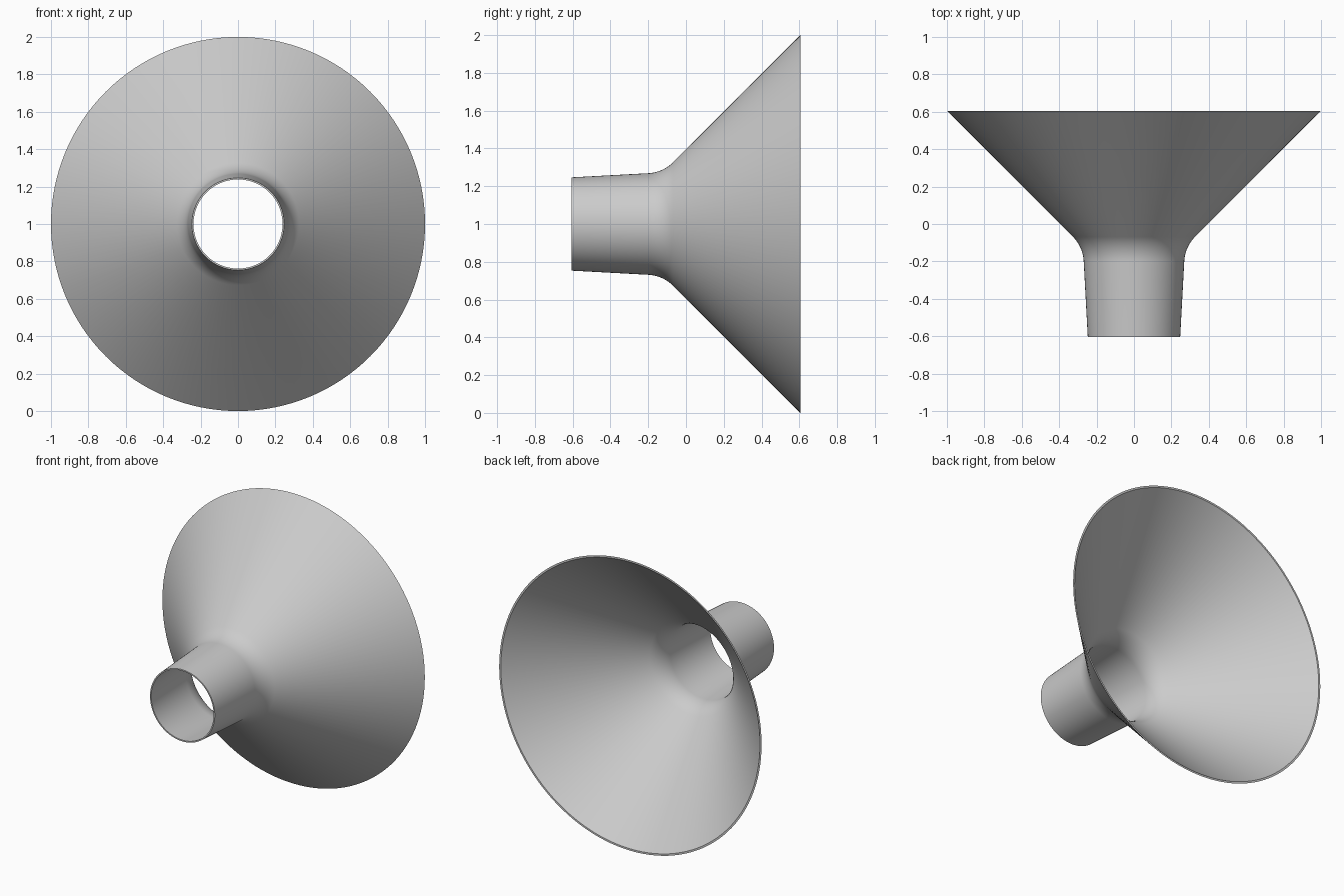
import bpy, bmesh
from math import radians, tan, pi
from mathutils import Vector, Matrix

cube = bpy.data.objects.get("Cube")
if cube:
    bpy.data.objects.remove(cube)

SEGMENTS = 128
WALL = 0.009
HALF = 0.605


def rounded(start, corner, end, radius, steps=12):
    """Profile of two straight runs joined by a circular fillet."""
    a, b = (start - corner).normalized(), (end - corner).normalized()
    reach = radius / tan(a.angle(b) / 2)
    centre = corner + (a + b).normalized() * (reach ** 2 + radius ** 2) ** 0.5
    first, last = corner + a * reach - centre, corner + b * reach - centre
    arc = [centre + first.lerp(last, i / steps).normalized() * radius
           for i in range(steps + 1)]
    return [start, *arc, end]


# Outer skin as (radius, y); the inner skin is the same shape one wall inward
outer = rounded(Vector((0.247, -HALF)), Vector((0.273, -0.122)),
                Vector((1.0, HALF)), 0.2)
inner = rounded(Vector((0.247 - WALL, -HALF)),
                Vector((0.273 - WALL, -0.122 + WALL * 0.41)),
                Vector((1.0 - WALL * 1.41, HALF)), 0.2 + WALL)
profile = outer + inner[::-1]

# Revolve the closed wall section about the y axis
bm = bmesh.new()
verts = [bm.verts.new((r, y, 0)) for r, y in profile]
edges = [bm.edges.new((verts[i - 1], verts[i])) for i in range(len(verts))]
bmesh.ops.spin(bm, geom=verts + edges, cent=(0, 0, 0), axis=(0, 1, 0),
               angle=2 * pi, steps=SEGMENTS, use_merge=True)
bmesh.ops.remove_doubles(bm, verts=bm.verts, dist=0.0001)
bmesh.ops.recalc_face_normals(bm, faces=bm.faces)
bm.transform(Matrix.Translation((0, 0, 1)))
mesh = bpy.data.meshes.new("funnel")
bm.to_mesh(mesh)
bm.free()
funnel = bpy.data.objects.new("funnel", mesh)
bpy.context.collection.objects.link(funnel)

# Plain grey finish
grey = bpy.data.materials.new("light grey")
grey.use_nodes = True
colour = (0.6, 0.6, 0.6, 1)
grey.diffuse_color = colour
grey.node_tree.nodes["Principled BSDF"].inputs["Base Color"].default_value = colour
mesh.materials.append(grey)

# Smooth skins with crisp rims
bpy.ops.object.select_all(action="DESELECT")
funnel.select_set(True)
bpy.context.view_layer.objects.active = funnel
bpy.ops.object.shade_smooth_by_angle(angle=radians(30))
